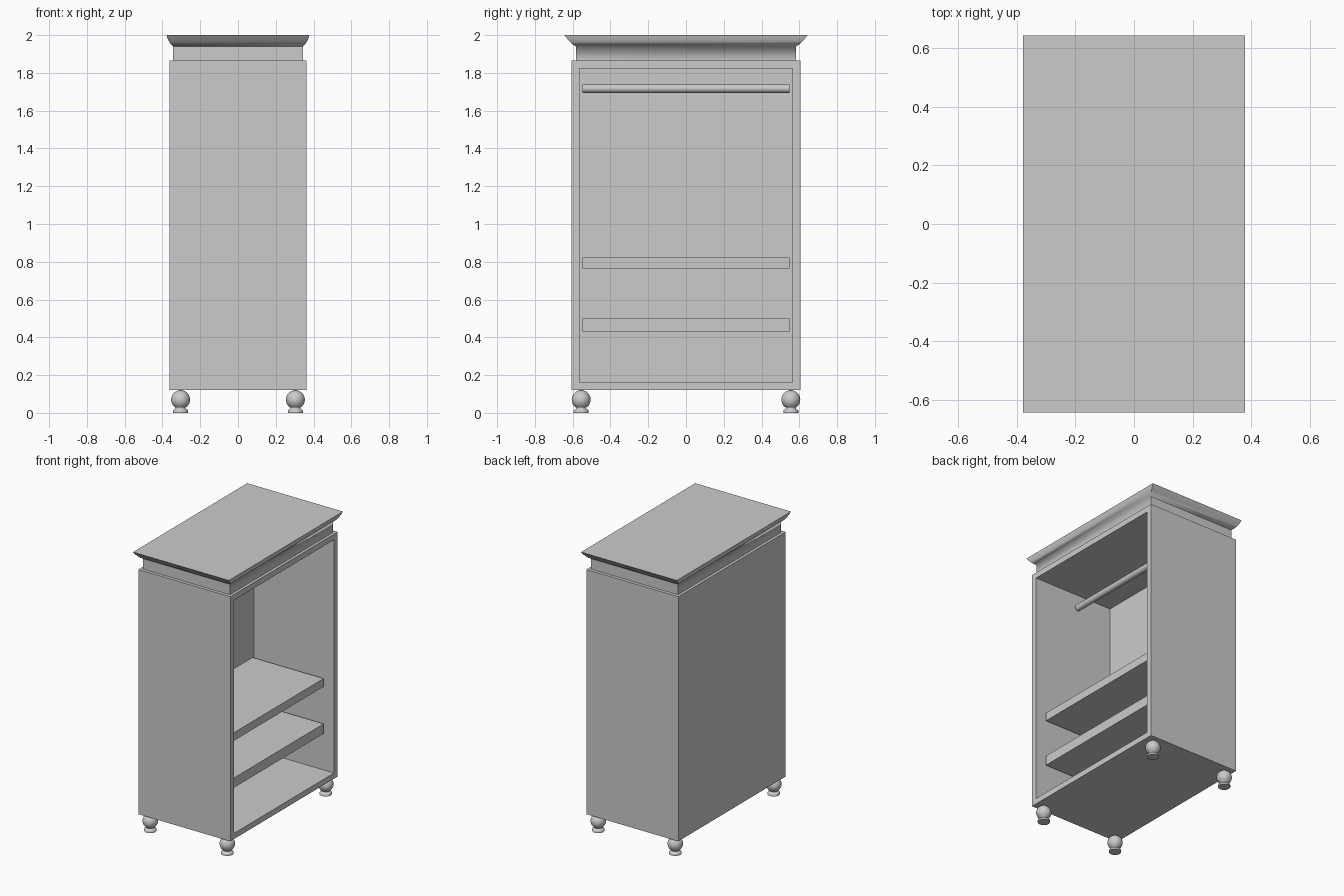
import bpy, bmesh, math
from mathutils import Matrix, Vector

if "Cube" in bpy.data.objects:
    bpy.data.objects.remove(bpy.data.objects["Cube"], do_unlink=True)

GREY = (0.6, 0.6, 0.6, 1)
paint = bpy.data.materials.new("plain_grey")
paint.use_nodes = True
paint.diffuse_color = GREY
paint.node_tree.nodes["Principled BSDF"].inputs["Base Color"].default_value = GREY


def finish(name, bm, smooth=None):
    bmesh.ops.recalc_face_normals(bm, faces=bm.faces)
    mesh = bpy.data.meshes.new(name)
    bm.to_mesh(mesh)
    bm.free()
    mesh.materials.append(paint)
    ob = bpy.data.objects.new(name, mesh)
    bpy.context.collection.objects.link(ob)
    if smooth:
        bpy.ops.object.select_all(action='DESELECT')
        ob.select_set(True)
        bpy.context.view_layer.objects.active = ob
        bpy.ops.object.shade_smooth_by_angle(angle=math.radians(smooth))
    return ob


def add_box(bm, lo, hi):
    lo, hi = Vector(lo), Vector(hi)
    made = bmesh.ops.create_cube(bm, size=1)
    bmesh.ops.scale(bm, vec=hi - lo, verts=made["verts"])
    bmesh.ops.translate(bm, vec=(lo + hi) / 2, verts=made["verts"])


def bridge(bm, rings):
    for a, b in zip(rings, rings[1:]):
        n = len(a)
        for i in range(n):
            bm.faces.new((a[i], a[(i + 1) % n], b[(i + 1) % n], b[i]))
    bm.faces.new(rings[0])
    bm.faces.new(rings[-1])


# Cabinet shell, with its open side hollowed towards +x
HX, HY, BOTTOM, TOP = 0.3625, 0.605, 0.12, 1.865
INNER_Y, BACK_X = 0.547, -0.268
bm = bmesh.new()
add_box(bm, (-HX, -HY, BOTTOM), (HX, HY, TOP))
bm.faces.ensure_lookup_table()
opening = max(bm.faces, key=lambda f: f.calc_center_median().x)
bmesh.ops.inset_region(bm, faces=[opening], thickness=HY - INNER_Y)
pocket = bmesh.ops.extrude_face_region(bm, geom=[opening])
bmesh.ops.delete(bm, geom=[opening], context='FACES_ONLY')
floor = [v for v in pocket["geom"] if isinstance(v, bmesh.types.BMVert)]
for v in floor:
    v.co.x = BACK_X
finish("cabinet_body", bm)

# Shelves
for name, low, high in (("lower_shelf", 0.43, 0.5), ("upper_shelf", 0.765, 0.823)):
    bm = bmesh.new()
    add_box(bm, (BACK_X, -INNER_Y, low), (0.293, INNER_Y, high))
    finish(name, bm)

# Hanging rail
bm = bmesh.new()
bmesh.ops.create_cone(bm, cap_ends=True, segments=32, radius1=0.0225, radius2=0.0225,
                      depth=2 * INNER_Y, matrix=Matrix.Rotation(math.pi / 2, 4, 'X'))
bmesh.ops.translate(bm, vec=(0.02, 0, 1.717), verts=bm.verts)
finish("hanging_rail", bm, 40)

# Neck and flared crown moulding: half width, half depth, height
bm = bmesh.new()
crown = [(0.343, 0.582, TOP), (0.343, 0.582, 1.94), (0.354, 0.6, 1.95),
         (0.365, 0.614, 1.965), (0.373, 0.63, 1.982), (0.378, 0.643, 2.0)]
rings = [[bm.verts.new((sx * x, sy * y, z))
          for sx, sy in ((1, 1), (-1, 1), (-1, -1), (1, -1))] for x, y, z in crown]
bridge(bm, rings)
finish("crown_moulding", bm, 52)

# Turned bun feet: disc, waist and ball
BALL, MID, SIDES = 0.05, 0.07, 32
profile = [(0.04, 0), (0.04, 0.01), (0.037, 0.016), (0.029, 0.02), (0.026, 0.024)]
for i in range(13):
    a = math.radians(-58 + i * 11.5)
    profile.append((BALL * math.cos(a), MID + BALL * math.sin(a)))
for sx, side in ((1, "left"), (-1, "right")):
    for sy, end in ((-1, "front"), (1, "back")):
        bm = bmesh.new()
        rings = [[bm.verts.new((r * math.cos(t) + sx * 0.304, r * math.sin(t) + sy * 0.555, z))
                  for t in (2 * math.pi * k / SIDES for k in range(SIDES))]
                 for r, z in profile + [(0.01, BOTTOM + 0.002)]]
        bridge(bm, rings)
        finish(f"{end}_{side}_foot", bm, 50)
